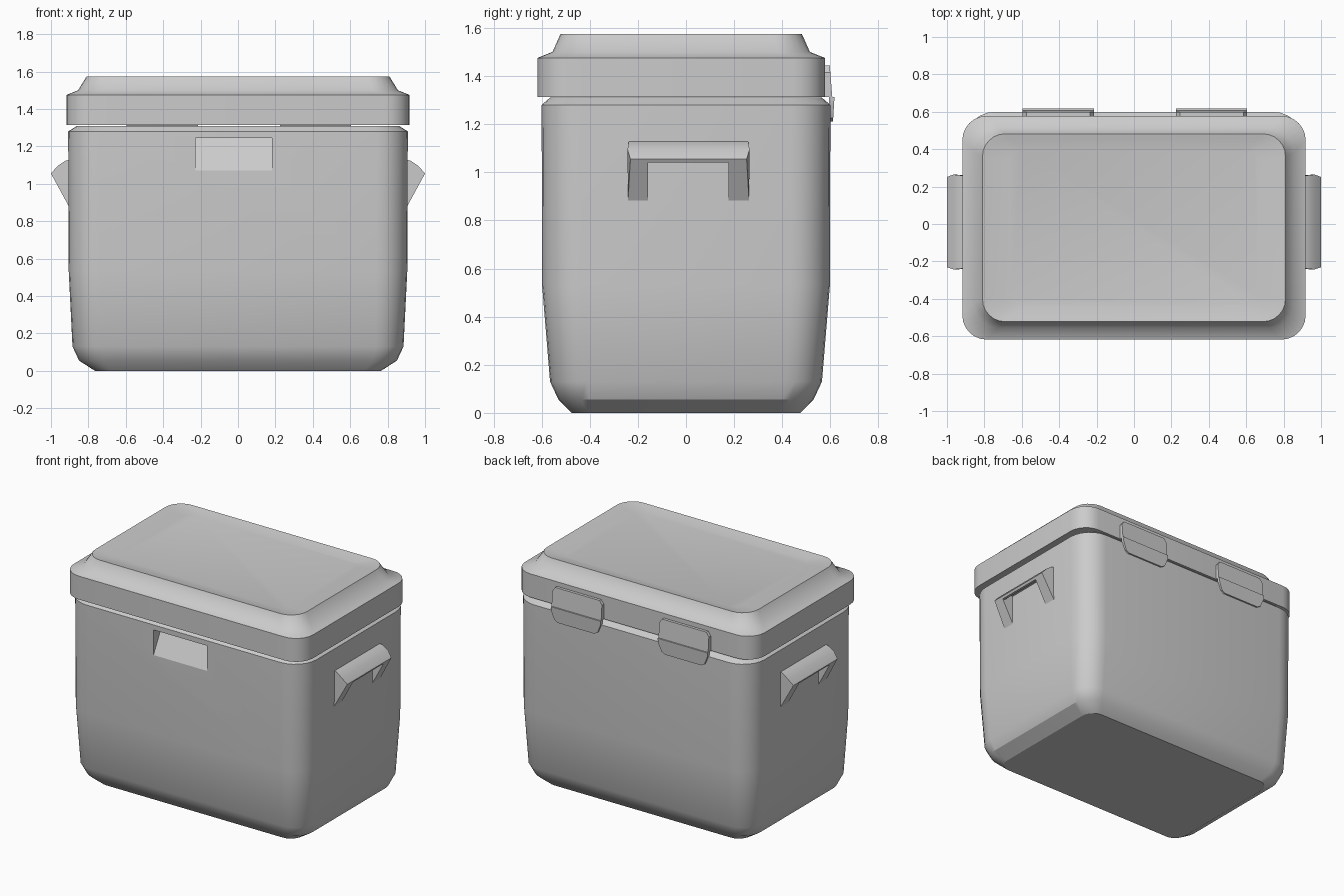
import bpy, bmesh, math

if "Cube" in bpy.data.objects:
    bpy.data.objects.remove(bpy.data.objects["Cube"])


def finish(bm, name, angle=30):
    bmesh.ops.recalc_face_normals(bm, faces=bm.faces)
    me = bpy.data.meshes.new(name)
    bm.to_mesh(me)
    bm.free()
    ob = bpy.data.objects.new(name, me)
    bpy.context.collection.objects.link(ob)
    smooth(ob, angle)
    return ob


def smooth(ob, angle):
    bpy.ops.object.select_all(action='DESELECT')
    bpy.context.view_layer.objects.active = ob
    ob.select_set(True)
    bpy.ops.object.shade_smooth_by_angle(angle=math.radians(angle))


def loft(name, rings, cy=0.0, n=6, angle=30):
    """Stack rounded rectangles (half x, half y, corner radius, z)."""
    bm = bmesh.new()
    loops = []
    for hx, hy, r, z in rings:
        loop = []
        for q, (sx, sy) in enumerate(((1, 1), (-1, 1), (-1, -1), (1, -1))):
            for i in range(n + 1):
                a = math.pi / 2 * (q + i / n)
                loop.append(bm.verts.new((sx * (hx - r) + r * math.cos(a),
                                          cy + sy * (hy - r) + r * math.sin(a), z)))
        loops.append(loop)
    for a, b in zip(loops, loops[1:]):
        for i in range(len(a)):
            j = (i + 1) % len(a)
            bm.faces.new((a[i], a[j], b[j], b[i]))
    bm.faces.new(loops[0])
    bm.faces.new(loops[-1])
    return finish(bm, name, angle)


def prism(name, a, b, angle=30):
    """Solid between two matching outlines."""
    bm = bmesh.new()
    va = [bm.verts.new(p) for p in a]
    vb = [bm.verts.new(p) for p in b]
    bm.faces.new(va)
    bm.faces.new(vb)
    for i in range(len(a)):
        j = (i + 1) % len(a)
        bm.faces.new((va[i], va[j], vb[j], vb[i]))
    return finish(bm, name, angle)


def cut(ob, cutter, angle):
    cutter.hide_render = True
    m = ob.modifiers.new("cut", 'BOOLEAN')
    m.operation = 'DIFFERENCE'
    m.solver = 'EXACT'
    m.object = cutter
    bpy.context.view_layer.objects.active = ob
    bpy.ops.object.modifier_apply(modifier=m.name)
    bpy.data.objects.remove(cutter)
    smooth(ob, angle)


# Tub with tapered foot and a sloped shoulder under the lid
body = loft("cooler_body", [
    (0.765, 0.475, 0.09, 0.0), (0.85, 0.53, 0.13, 0.055), (0.885, 0.565, 0.15, 0.13),
    (0.905, 0.598, 0.165, 0.53), (0.908, 0.6, 0.165, 1.28), (0.86, 0.565, 0.14, 1.31)])

# Wedge-shaped finger recess in the front
profile = [(-0.605, 1.06), (-0.505, 1.245), (-0.7, 1.245), (-0.7, 1.06)]
cut(body, prism("recess_cutter", [(-0.228, y, z) for y, z in profile],
                [(0.182, y, z) for y, z in profile]), 33)

# Crisp rim all round the recess so the wall shading stays flat
for e in body.data.edges:
    pts = [body.data.vertices[v].co for v in e.vertices]
    if all(abs(p.x) < 0.25 and p.y < -0.45 and 1.0 < p.z < 1.26 for p in pts):
        e.use_edge_sharp = True

# Lid: rim, stepped slope, slightly dished top
loft("cooler_lid", [
    (0.918, 0.598, 0.13, 1.313), (0.918, 0.598, 0.13, 1.475), (0.855, 0.535, 0.13, 1.50),
    (0.81, 0.502, 0.12, 1.574), (0.785, 0.48, 0.11, 1.57), (0.66, 0.42, 0.06, 1.555)],
    cy=-0.02, angle=50)

# Side carry handles: a wedge with a grip pocket cut from below
wedge = [(0.88, 1.135), (0.925, 1.122), (0.965, 1.095), (1.0, 1.055), (0.905, 0.88), (0.88, 0.88)]
ends = [0.012, 0.008, 0.004, 0.016, 0.006, 0]
opening = [(0.8, 0.8), (1.1, 0.8), (1.1, 1.04), (0.975, 1.04), (0.93, 1.09), (0.8, 1.09)]
for side, label in ((1, "right"), (-1, "left")):
    handle = prism(label + "_handle",
                   [(side * x, -0.247 + e, z) for (x, z), e in zip(wedge, ends)],
                   [(side * x, 0.268 - e, z) for (x, z), e in zip(wedge, ends)])
    cut(handle, prism("handle_cutter", [(side * x, -0.157, z) for x, z in opening],
                      [(side * x, 0.177, z) for x, z in opening]), 40)

# Two folded latches on the back, leaning outwards towards the fold
upper = [(-0.19, 1.312), (0.19, 1.312), (0.19, 1.415), (0.17, 1.443), (-0.17, 1.443), (-0.19, 1.415)]
lower = [(-0.14, 1.21), (0.14, 1.21), (0.165, 1.225), (0.19, 1.285), (0.19, 1.312),
         (-0.19, 1.312), (-0.19, 1.285), (-0.165, 1.225)]
for cx, label in ((-0.405, "left"), (0.415, "right")):
    for part, shape, y0, y1, lean in (("upper", upper, 0.57, 0.608, -0.08),
                                      ("lower", lower, 0.594, 0.617, 0.06)):
        prism(f"{label}_latch_{part}", [(cx + x, y0, z) for x, z in shape],
              [(cx + x, y1 + lean * (z - 1.312), z) for x, z in shape])
